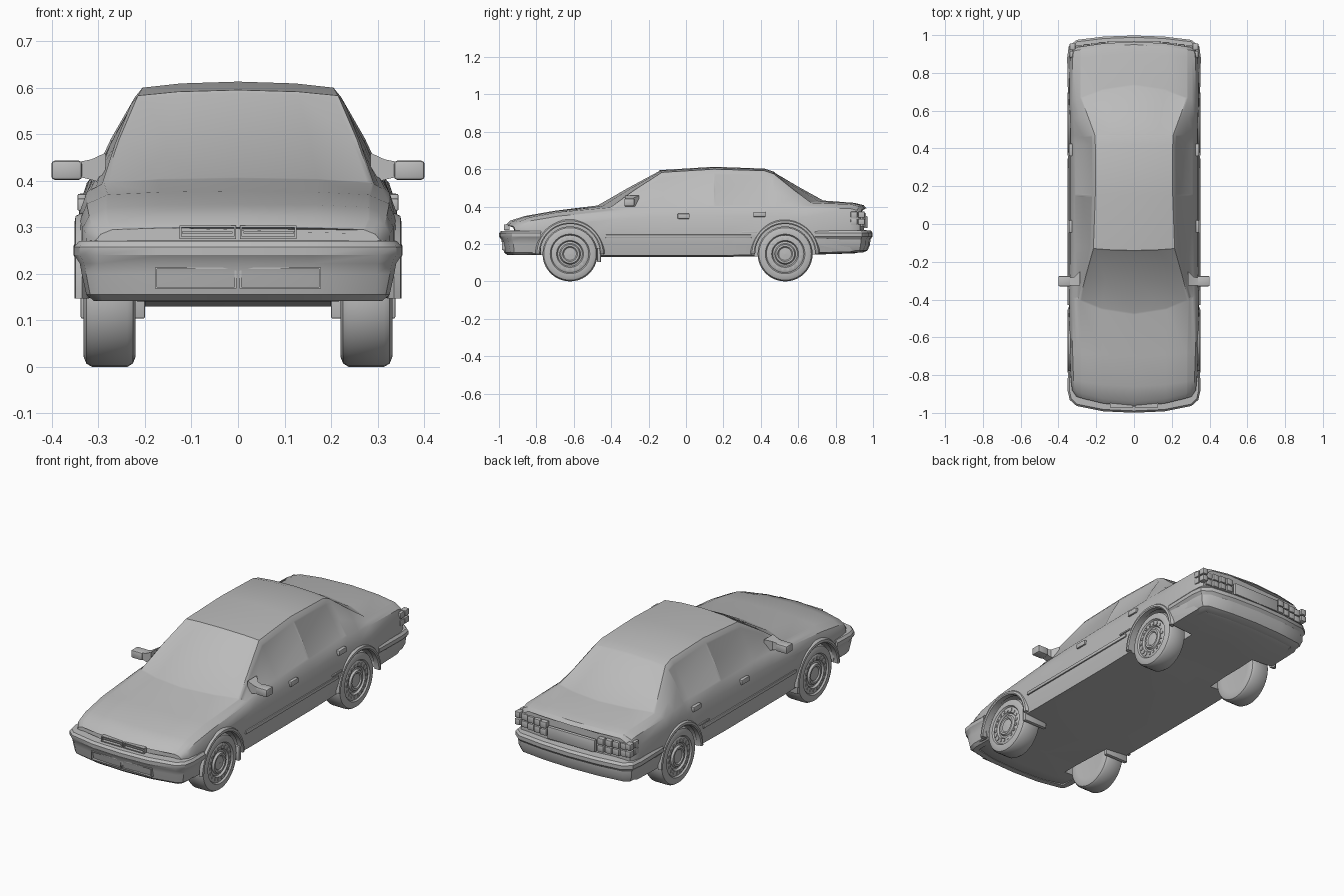
import bpy, bmesh, math
from mathutils import Vector

cube = bpy.data.objects.get("Cube")
if cube:
    bpy.data.objects.remove(cube, do_unlink=True)

grey = bpy.data.materials.new("plain_grey")
grey.use_nodes = True
grey.diffuse_color = (0.5, 0.5, 0.5, 1)
grey.node_tree.nodes["Principled BSDF"].inputs["Base Color"].default_value = (0.5, 0.5, 0.5, 1)


def finish(name, bm, mirror=False, angle=32):
    """Turn a bmesh into a shaded object, optionally mirrored across x."""
    bmesh.ops.recalc_face_normals(bm, faces=bm.faces[:])
    mesh = bpy.data.meshes.new(name)
    bm.to_mesh(mesh)
    bm.free()
    mesh.materials.append(grey)
    mesh.shade_smooth()
    mesh.set_sharp_from_angle(angle=math.radians(angle))
    obj = bpy.data.objects.new(name, mesh)
    bpy.context.collection.objects.link(obj)
    if mirror:
        obj.modifiers.new("mirror", "MIRROR").use_mirror_merge = False
    return obj


def loft(bm, rings, closed=True, caps=True, around=False):
    """Skin a list of rings and return the faces as a grid."""
    rows = [[bm.verts.new(p) for p in r] for r in rings]
    n = len(rows[0])
    grid = []
    for s in range(len(rows) - (0 if around else 1)):
        a, b = rows[s], rows[(s + 1) % len(rows)]
        grid.append([bm.faces.new((a[j], a[(j + 1) % n], b[(j + 1) % n], b[j]))
                     for j in range(n if closed else n - 1)])
    if caps:
        bm.faces.new(rows[0])
        bm.faces.new(rows[-1])
    return grid


def add_box(bm, lo, hi, bevel=0.0):
    made = bmesh.ops.create_cube(bm, size=1)["verts"]
    lo, hi = Vector(lo), Vector(hi)
    for v in made:
        v.co = Vector([(lo[i] + hi[i]) / 2 + v.co[i] * (hi[i] - lo[i]) for i in range(3)])
    if bevel:
        edges = list({e for v in made for e in v.link_edges})
        bmesh.ops.bevel(bm, geom=edges, offset=bevel, segments=2, affect="EDGES", profile=0.5)


def boxes(name, spans, bevel=0.0, mirror=True):
    bm = bmesh.new()
    for lo, hi in spans:
        add_box(bm, lo, hi, bevel)
    return finish(name, bm, mirror)


# Body shell: y, bow, floor z, half width, belt x, belt z, top edge x, top edge z, crown z
stations = [
    (-.965, .05, .16, .30, .295, .285, .27, .295, .30),
    (-.94, .05, .145, .325, .315, .305, .28, .318, .325),
    (-.86, .03, .14, .335, .32, .325, .28, .343, .35),
    (-.70, .02, .14, .342, .325, .35, .28, .37, .378),
    (-.48, .08, .13, .345, .325, .375, .288, .395, .405),
    (-.31, .05, .13, .345, .318, .388, .255, .49, .503),
    (-.14, .02, .13, .345, .315, .395, .215, .583, .595),
    (.15, 0, .13, .345, .315, .40, .205, .60, .613),
    (.42, 0, .135, .345, .315, .403, .205, .592, .603),
    (.47, 0, .14, .345, .315, .403, .207, .575, .587),
    (.60, -.04, .14, .345, .32, .40, .245, .492, .51),
    (.74, -.08, .145, .345, .325, .395, .28, .42, .432),
    (.90, -.02, .15, .342, .325, .39, .28, .412, .42),
    (.95, -.03, .16, .33, .32, .38, .28, .40, .408),
    (.965, -.03, .17, .32, .31, .36, .27, .385, .39),
]


def section(y, bow, floor, w, bx, bz, tx, tz, crown):
    rise = tz - bz
    half = [(0, floor), (.6 * w, floor), (.96 * w, floor + .008), (.99 * w, .2), (w, .25),
            (w * .4 + bx * .6 + .008, .25 + (bz - .25) * .65), (bx, bz)]
    for t in (.45, .9):
        half.append((bx + (tx - bx) * t + .05 * rise * (1 - t / 2), bz + rise * t))
    half += [(tx, tz), (.6 * tx, tz + .7 * (crown - tz)), (0, crown)]
    ring = half + [(-x, z) for x, z in half[-2:0:-1]]
    return [(x, y + bow * (x / .3) ** 2, z) for x, z in ring]


bm = bmesh.new()
grid = loft(bm, [section(*s) for s in stations])
bmesh.ops.recalc_face_normals(bm, faces=bm.faces[:])
# Recessed glass: windscreen, rear window, two windows per side
panes = [((4, 5), (9, 10, 11, 12)), ((9, 10), (9, 10, 11, 12))]
for cols in ((6, 7), (14, 15)):
    panes += [((4, 5, 6), cols), ((7, 8), cols)]
for rows, cols in panes:
    bmesh.ops.inset_region(bm, faces=[grid[s][j] for s in rows for j in cols],
                           thickness=.009, depth=-.003, use_even_offset=True)
body = finish("body_shell", bm)

# Wheel wells cut from the shell
AXLES = (-.62, .53)
HUB = .147
bm = bmesh.new()
for y in AXLES:
    for side in (-1, 1):
        ring = [(y + .165 * math.cos(i * math.tau / 40), HUB + .165 * math.sin(i * math.tau / 40))
                for i in range(40)]
        loft(bm, [[(side * x, a, b) for a, b in ring] for x in (.2, .42)])
cutter = finish("wheel_well_cutter", bm)
cutter.hide_render = True
cut = body.modifiers.new("wells", "BOOLEAN")
cut.operation, cut.solver, cut.object = "DIFFERENCE", "EXACT", cutter
bpy.context.view_layer.update()
result = bpy.data.meshes.new_from_object(body.evaluated_get(bpy.context.evaluated_depsgraph_get()))
body.modifiers.clear()
body.data = result
result.shade_smooth()
result.set_sharp_from_angle(angle=math.radians(32))
bpy.data.objects.remove(cutter, do_unlink=True)


# Wrap-around bumpers swept along a plan curve
def bumper(name, plan, profile):
    path = [Vector(p) for p in plan] + [Vector((-x, y)) for x, y in plan[-2::-1]]
    rings = []
    for i, p in enumerate(path):
        d = (path[min(i + 1, len(path) - 1)] - path[max(i - 1, 0)]).normalized()
        out = Vector((-d.y, d.x))
        if out.dot(p - Vector((0, p.y * .8))) < 0:
            out = -out
        rings.append([(p.x + out.x * o, p.y + out.y * o, z) for o, z in profile])
    bm = bmesh.new()
    loft(bm, rings)
    finish(name, bm)


bumper("front_bumper", [(.338, -.775), (.34, -.88), (.33, -.925), (.30, -.952), (.16, -.98), (0, -.987)],
       [(-.04, .272), (.002, .27), (.012, .258), (.012, .24), (0, .222), (-.004, .2),
        (-.014, .155), (-.03, .142), (-.06, .142)])
bumper("rear_bumper", [(.338, .69), (.342, .88), (.335, .935), (.30, .963), (.16, .98), (0, .986)],
       [(-.04, .275), (.002, .272), (.012, .26), (.012, .24), (0, .225), (-.002, .195),
        (-.016, .165), (-.04, .155), (-.06, .155)])

# Wheels: lathed tyre and cover with a ring of small vents
tread = [(.222, 0), (.222, .1), (.22, .125), (.226, .14), (.238, .147), (.314, .147), (.326, .14),
         (.332, .125), (.332, .106), (.324, .1), (.328, .093), (.328, .072), (.318, .066),
         (.32, .056), (.33, .05), (.33, .04), (.324, .034), (.326, .001)]
for label, y in zip(("front_wheels", "rear_wheels"), AXLES):
    bm = bmesh.new()
    turns = [i * math.tau / 40 for i in range(40)]
    loft(bm, [[(x, y + r * math.cos(a), HUB + r * math.sin(a)) for x, r in tread] for a in turns],
         closed=False, caps=False, around=True)
    bmesh.ops.remove_doubles(bm, verts=bm.verts[:], dist=.0004)
    finish(label, bm, mirror=True)
    spans = []
    for i in range(18):
        a = i * math.tau / 18
        cy, cz = y + .083 * math.cos(a), HUB + .083 * math.sin(a)
        spans.append(((.325, cy - .006, cz - .006), (.331, cy + .006, cz + .006)))
    boxes(label + "_vents", spans)

# Rolled lips around the wheel openings
for label, y in zip(("front_arch_lips", "rear_arch_lips"), AXLES):
    bm = bmesh.new()
    shape = [(.32, .16), (.347, .16), (.351, .166), (.349, .177), (.335, .185)]
    loft(bm, [[(x, y + r * math.cos(a), HUB + r * math.sin(a)) for x, r in shape]
              for a in (math.pi * i / 28 for i in range(29))])
    finish(label, bm, mirror=True)

# Side trim, handles, mud flaps
boxes("side_mouldings", [((.335, -.43, .232), (.351, .35, .25))], .003)
boxes("door_handles", [((.325, y, .335 + .01 * i), (.345, y + .065, .362 + .01 * i))
                       for i, y in enumerate((-.045, .36))], .004)
boxes("front_mud_flaps", [((.2, -.475, .104), (.338, -.455, .18))], .003)
boxes("rear_side_markers", [((.335, .30, .258), (.35, .38, .267))], .002)

# Door mirrors: tapered stem into a rounded housing
bm = bmesh.new()
add_box(bm, (.335, -.33, .402), (.401, -.275, .443), .007)
finish("mirror_housings", bm, True)
bm = bmesh.new()
loft(bm, [[(x, a, b) for a, b in ((-.325, lo), (-.325, hi), (back, hi), (back, lo))]
          for x, lo, hi, back in ((.285, .392, .46, -.25), (.315, .402, .446, -.28), (.345, .409, .44, -.285))])
finish("mirror_stems", bm, True)


# Front openings as slim rectangular frames
def frame(name, x0, x1, z0, z1, y0, y1, t):
    boxes(name, [((x0, y0, z0), (x1, y1, z0 + t)), ((x0, y0, z1 - t), (x1, y1, z1)),
                 ((x0, y0, z0), (x0 + t, y1, z1)), ((x1 - t, y0, z0), (x1, y1, z1))])


frame("grille_frames", .004, .126, .275, .304, -.972, -.945, .005)
boxes("grille_slats", [((.012, -.967, .287), (.12, -.945, .291))])
frame("intake_frames", .003, .178, .168, .214, -.984, -.95, .004)

# Tail lamps: rows of lenses following the bowed tail, wrapping to the sides
lenses = []
for row in (.293, .331):
    for col in range(4):
        x = .15 + col * .041
        y = .965 - .03 * ((x + .02) / .3) ** 2
        lenses.append(((x, y - .02, row), (x + .037, y + .008, row + .034)))
    lenses += [((.31, y, row + .01), (.341, y + .036, row + .042)) for y in (.88, .92)]
boxes("tail_lamps", lenses, .004)
boxes("rear_panel", [((-.14, .95, .285), (.14, .97, .35))], .004, mirror=False)
